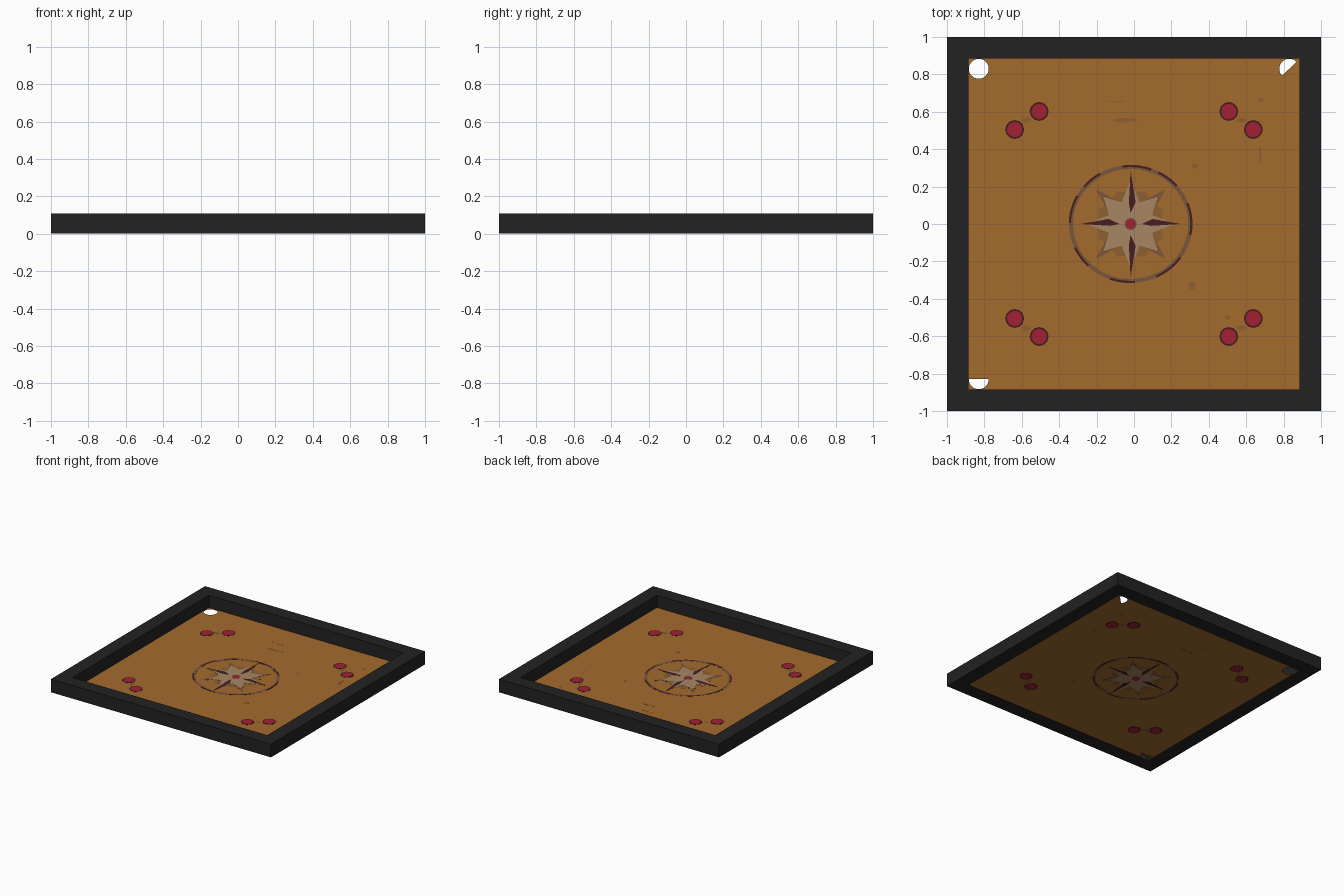
import bpy, math
from math import cos, sin, pi

if "Cube" in bpy.data.objects:
    bpy.data.objects.remove(bpy.data.objects["Cube"])


def material(name, r, g, b):
    lin = [((c / 255 + 0.055) / 1.055) ** 2.4 for c in (r, g, b)]
    m = bpy.data.materials.new(name)
    m.diffuse_color = (*lin, 1)
    m.use_nodes = True
    m.node_tree.nodes["Principled BSDF"].inputs["Base Color"].default_value = m.diffuse_color
    return m


BLACK = material("frame black", 34, 34, 34)
WOOD = material("wood", 164, 107, 45)
SMUDGE = material("worn wood", 143, 96, 46)
BROWN = material("brown ink", 122, 86, 60)
TAN = material("pale tan", 168, 134, 100)
MAROON = material("dark maroon", 70, 30, 32)
RED = material("red", 162, 32, 52)


def flat(name, loops, z0, z1, mat):
    """Prism from closed 2D outlines; inner outlines become holes."""
    cu = bpy.data.curves.new(name, 'CURVE')
    cu.dimensions = '2D'
    cu.fill_mode = 'BOTH'
    cu.extrude = (z1 - z0) / 2
    for pts in loops:
        s = cu.splines.new('POLY')
        s.points.add(len(pts) - 1)
        for p, (x, y) in zip(s.points, pts):
            p.co = (x, y, 0, 1)
        s.use_cyclic_u = True
    tmp = bpy.data.objects.new(name + "_outline", cu)
    bpy.context.collection.objects.link(tmp)
    bpy.context.view_layer.update()
    dg = bpy.context.evaluated_depsgraph_get()
    me = bpy.data.meshes.new_from_object(tmp.evaluated_get(dg))
    bpy.data.objects.remove(tmp)
    me.materials.clear()
    me.materials.append(mat)
    for f in me.polygons:
        f.material_index = 0
        f.use_smooth = False
    ob = bpy.data.objects.new(name, me)
    ob.location.z = (z0 + z1) / 2
    bpy.context.collection.objects.link(ob)
    return ob


def decal(name, loops, layer, mat):
    """Thin print seen on both faces of the board sheet."""
    h = 0.002 + 0.0005 * layer
    return flat(name, loops, 0.005 - h, 0.005 + h, mat)


def square(s):
    return [(-s, -s), (s, -s), (s, s), (-s, s)]


def arc(cx, cy, rx, ry=None, a0=0, a1=360, n=24):
    ry = ry or rx
    full = a1 - a0 == 360
    return [(cx + rx * cos(math.radians(a0 + (a1 - a0) * i / n)),
             cy + ry * sin(math.radians(a0 + (a1 - a0) * i / n)))
            for i in range(n if full else n + 1)]


def polar(r, deg):
    return (CX + r * cos(math.radians(deg)), r * sin(math.radians(deg)))


CX = -0.018

# raised border
flat("frame", [square(1), square(0.885)], 0, 0.108, BLACK)

# playing sheet: one whole pocket, two half pockets, one left closed
P, R = 0.83, 0.053
flat("board", [square(0.89),
               arc(-P, P, R, n=32),
               arc(P, P, R, a0=45, a1=225),
               arc(-P, -P, R, a0=180, a1=360 - 1e-4)], 0.003, 0.007, WOOD)

# centre ring: brown band with dark strokes
decal("centre_ring", [arc(CX, 0, 0.33, 0.315, n=48),
                      arc(CX, 0, 0.308, 0.294, n=48)], 1, BROWN)
for i, (a, w) in enumerate([(5, 32), (52, 22), (84, 28), (130, 20),
                            (165, 28), (215, 22), (262, 24), (310, 30)]):
    outer = arc(CX, 0, 0.331, 0.316, a - w / 2, a + w / 2, 8)
    inner = arc(CX, 0, 0.319, 0.304, a + w / 2, a - w / 2, 8)
    decal(f"ring_stroke_{i}", [outer + inner], 2, MAROON)

# centre star
decal("star_halo", [[polar(0.19 if i % 2 else 0.165, i * 22.5)
                     for i in range(16)]], 1, SMUDGE)
for i in range(4):
    d = 45 + 90 * i
    decal(f"star_short_point_{i}", [[polar(0.09, d - 40), polar(0.265, d),
                                     polar(0.09, d + 40)]], 2, BROWN)
decal("star_body", [[polar((0.235 if i % 4 == 0 else 0.205) if i % 2 == 0
                           else 0.125, i * 22.5)
                     for i in range(16)]], 3, TAN)
for i in range(4):
    d = 90 * i
    tip = 0.27 if i in (0, 2) else 0.285
    side = -1 if i in (1, 2) else 1
    decal(f"star_long_point_{i}", [[polar(0.06, d), polar(0.12, d + side * 13),
                                    polar(tip, d),
                                    polar(0.11, d - side * 5)]], 4, MAROON)
decal("centre_dot_rim", [arc(CX, 0, 0.033, n=12)], 5, BROWN)
decal("centre_dot", [arc(CX, 0, 0.026, n=12)], 6, RED)

# red spots with dark rims, two near each corner
for sx in (-1, 1):
    for sy in (-1, 1):
        tag = ("left" if sx < 0 else "right") + ("_front" if sy < 0 else "_back")
        for k, (x, y) in enumerate([(0.638, 0.505), (0.507, 0.602)]):
            decal(f"spot_rim_{tag}_{k}", [arc(sx * x, sy * y, 0.051, n=12)], 2, MAROON)
            decal(f"spot_{tag}_{k}", [arc(sx * x, sy * y, 0.041, n=12)], 3, RED)
        decal(f"spot_link_{tag}", [arc(sx * 0.575, sy * 0.555, 0.026, 0.014, n=10)], 1, SMUDGE)

# faint worn marks
for i, (x, y, rx, ry) in enumerate([(-0.05, 0.555, 0.068, 0.012),
                                    (-0.1, 0.655, 0.05, 0.004),
                                    (0.325, 0.31, 0.016, 0.016),
                                    (0.31, -0.33, 0.02, 0.022),
                                    (0.68, 0.665, 0.014, 0.01),
                                    (0.675, 0.37, 0.008, 0.05),
                                    (0.5, -0.5, 0.016, 0.012)]):
    decal(f"worn_mark_{i}", [arc(x, y, rx, ry, n=12)], 1, SMUDGE)
